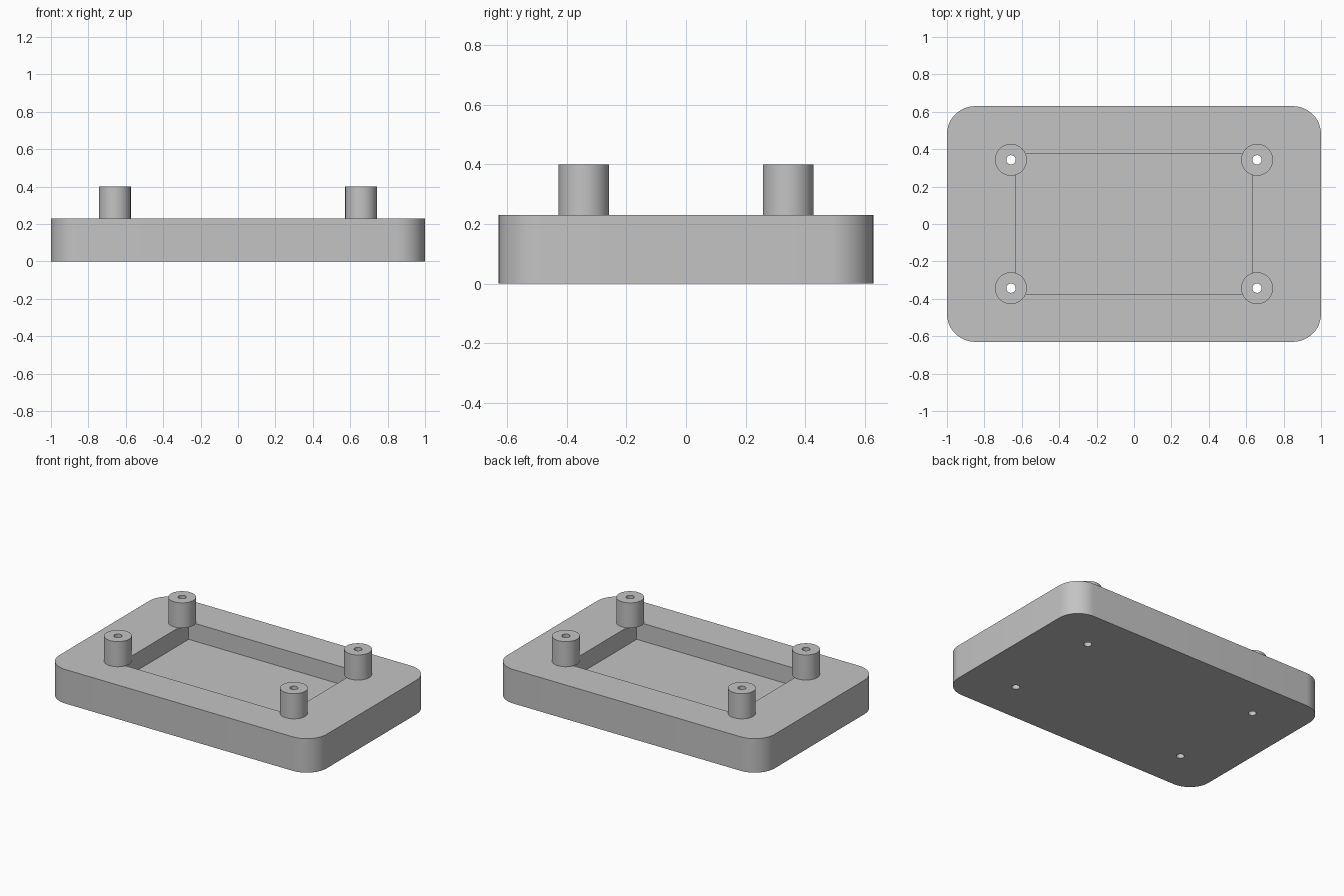
import bpy, bmesh
from math import pi, radians, cos, sin

cube = bpy.data.objects.get("Cube")
if cube:
    bpy.data.objects.remove(cube, do_unlink=True)

HALF_X, HALF_Y, TOP = 1.0, 0.63, 0.23
CORNER_R, FLOOR = 0.15, 0.11
POCKET_X, POCKET_Y = 0.63, 0.373
POST_X, POST_Y, POST_R, POST_TOP = 0.658, 0.343, 0.085, 0.40
HOLE_R, SEG = 0.025, 48

grey = bpy.data.materials.new("plain grey")
grey.use_nodes = True
colour = (0.55, 0.55, 0.55, 1)
grey.diffuse_color = colour
grey.node_tree.nodes["Principled BSDF"].inputs["Base Color"].default_value = colour


def make_object(name, bm):
    bmesh.ops.recalc_face_normals(bm, faces=bm.faces)
    mesh = bpy.data.meshes.new(name)
    bm.to_mesh(mesh)
    bm.free()
    mesh.materials.append(grey)
    obj = bpy.data.objects.new(name, mesh)
    bpy.context.collection.objects.link(obj)
    return obj


def prism(name, outline, z0, z1):
    bm = bmesh.new()
    face = bm.faces.new([bm.verts.new((x, y, z0)) for x, y in outline])
    side = bmesh.ops.extrude_face_region(bm, geom=[face])["geom"]
    verts = [v for v in side if isinstance(v, bmesh.types.BMVert)]
    bmesh.ops.translate(bm, vec=(0, 0, z1 - z0), verts=verts)
    return make_object(name, bm)


def circle(r, cx=0, cy=0):
    return [(cx + r * cos(2 * pi * i / SEG), cy + r * sin(2 * pi * i / SEG))
            for i in range(SEG)]


def activate(obj):
    bpy.ops.object.select_all(action='DESELECT')
    obj.select_set(True)
    bpy.context.view_layer.objects.active = obj


def cut(target, cutter):
    cutter.hide_render = True
    mod = target.modifiers.new("cut", 'BOOLEAN')
    mod.operation, mod.solver, mod.object = 'DIFFERENCE', 'EXACT', cutter
    activate(target)
    bpy.ops.object.modifier_apply(modifier=mod.name)
    bpy.data.objects.remove(cutter, do_unlink=True)


def smooth(obj):
    activate(obj)
    bpy.ops.object.shade_smooth_by_angle(angle=radians(30))


# Base slab with rounded vertical corners
outline = []
for k, (sx, sy) in enumerate([(1, 1), (-1, 1), (-1, -1), (1, -1)]):
    for i in range(13):
        a = (k + i / 12) * pi / 2
        outline.append((sx * (HALF_X - CORNER_R) + CORNER_R * cos(a),
                        sy * (HALF_Y - CORNER_R) + CORNER_R * sin(a)))
base = prism("base", outline, 0, TOP)

# Rectangular pocket in the top
rect = [(sx * POCKET_X, sy * POCKET_Y)
        for sx, sy in [(1, 1), (-1, 1), (-1, -1), (1, -1)]]
cut(base, prism("pocket_cutter", rect, FLOOR, TOP + 0.1))

# Hollow posts with screw holes running through the base
for y_name, sy in (("front", -1), ("back", 1)):
    for x_name, sx in (("right", -1), ("left", 1)):
        x, y = sx * POST_X, sy * POST_Y
        cut(base, prism("hole_cutter", circle(HOLE_R, x, y), -0.1, TOP + 0.1))
        post = prism(f"{y_name}_{x_name}_post", circle(POST_R), TOP, POST_TOP)
        cut(post, prism("hole_cutter", circle(HOLE_R), 0, POST_TOP + 0.1))
        post.location = (x, y, 0)
        smooth(post)
smooth(base)
